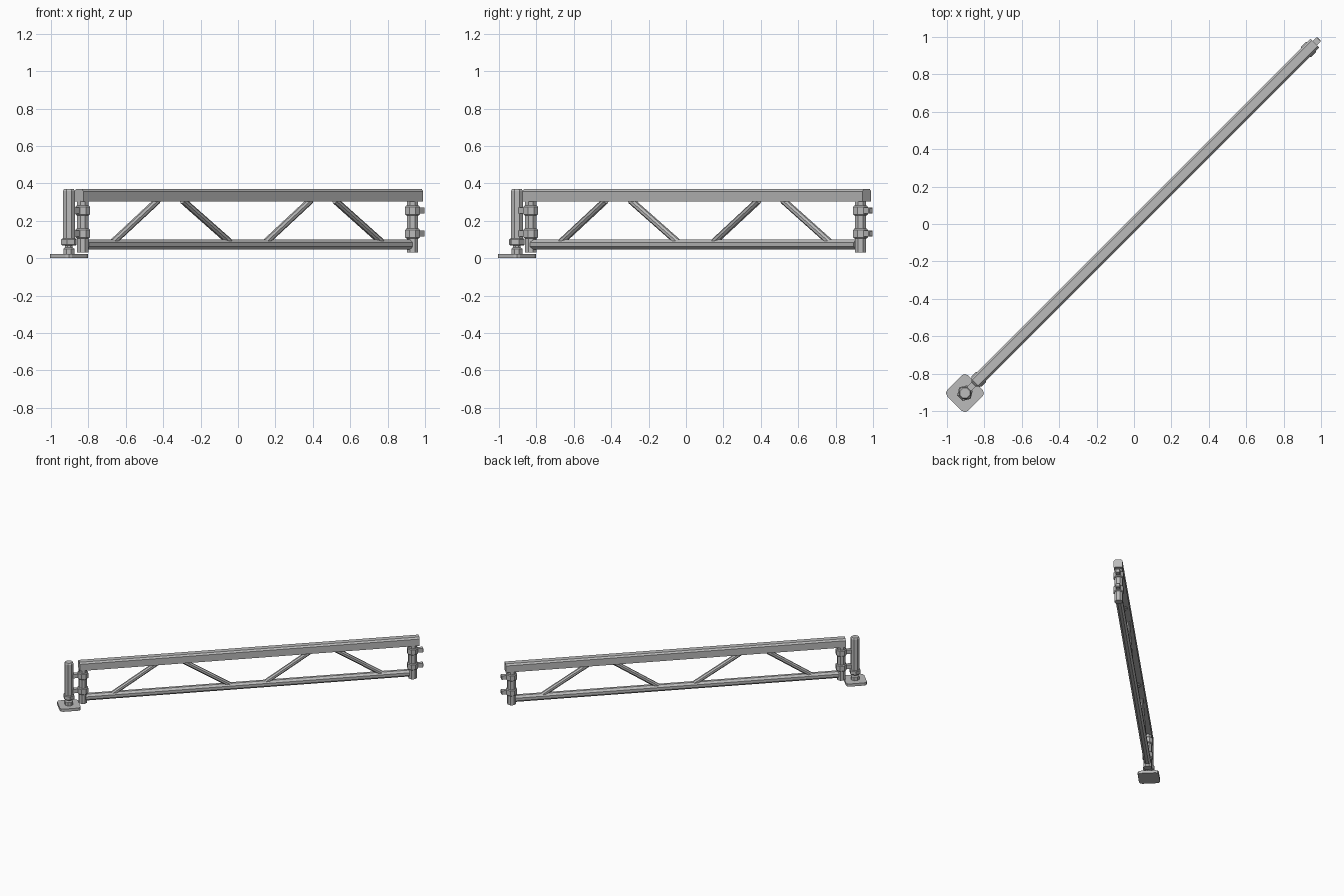
import bpy, bmesh, math
from mathutils import Matrix, Vector

cube = bpy.data.objects.get("Cube")
if cube:
    bpy.data.objects.remove(cube, do_unlink=True)

grey = bpy.data.materials.new("galvanised_grey")
grey.use_nodes = True
colour = (0.5, 0.5, 0.5, 1)
grey.diffuse_color = colour
grey.node_tree.nodes["Principled BSDF"].inputs["Base Color"].default_value = colour

# The truss is laid out along local x, then turned onto the diagonal
TURN = Matrix.Rotation(math.radians(45), 4, 'Z')
DIAG = math.sqrt(2)


def finish(name, bm):
    bmesh.ops.transform(bm, matrix=TURN, verts=bm.verts)
    bmesh.ops.recalc_face_normals(bm, faces=bm.faces)
    mesh = bpy.data.meshes.new(name)
    bm.to_mesh(mesh)
    bm.free()
    mesh.materials.append(grey)
    obj = bpy.data.objects.new(name, mesh)
    bpy.context.collection.objects.link(obj)
    return obj


def bevel(bm, pick, width, segments=1):
    edges = [e for e in bm.edges if pick(e.verts[0].co, e.verts[1].co)]
    bmesh.ops.bevel(bm, geom=edges, offset=width, segments=segments,
                    profile=0.5, affect='EDGES')


def box(name, low, high, pick=None, width=0.01, segments=1):
    low, high = Vector(low), Vector(high)
    bm = bmesh.new()
    bmesh.ops.create_cube(bm, size=1, matrix=Matrix.Translation((low + high) / 2)
                          @ Matrix.Diagonal((*(high - low), 1)))
    if pick:
        bevel(bm, pick, width, segments)
    return finish(name, bm)


def tube(name, start, end, apothem, sides=8):
    """Solid rod with flat sides between two points."""
    start, end = Vector(start), Vector(end)
    axis = end - start
    bm = bmesh.new()
    radius = apothem / math.cos(math.pi / sides)
    turn = axis.to_track_quat('Z', 'Y').to_matrix().to_4x4()
    spin = Matrix.Rotation(math.pi / sides, 4, 'Z')
    bmesh.ops.create_cone(bm, cap_ends=True, segments=sides, radius1=radius,
                          radius2=radius, depth=axis.length,
                          matrix=Matrix.Translation((start + end) / 2) @ turn @ spin)
    return finish(name, bm)


def lathe(name, x, profile, sides):
    """Stack of rings around a vertical axis, closed at both ends."""
    bm = bmesh.new()
    rings = []
    for r, z in profile:
        rings.append([bm.verts.new((x + r * math.cos(a), r * math.sin(a), z))
                      for a in (math.tau * (i + 0.5) / sides for i in range(sides))])
    for a, b in zip(rings, rings[1:]):
        for i in range(sides):
            j = (i + 1) % sides
            bm.faces.new((a[i], a[j], b[j], b[i]))
    bm.faces.new(rings[0])
    bm.faces.new(rings[-1])
    return finish(name, bm)


# Top beam with softened upper edges
box("top_beam", (-0.85 * DIAG, -0.033, 0.303), (0.967 * DIAG, 0.033, 0.37),
    lambda a, b: abs(a.x - b.x) > 1 and a.z > 0.35, 0.012)

# Lower chord
tube("bottom_chord", (-0.815 * DIAG, 0, 0.073), (0.915 * DIAG, 0, 0.073), 0.026)

# Diagonal braces
for n, (foot, head) in enumerate([(-0.675, -0.43), (-0.037, -0.295),
                                  (0.142, 0.387), (0.775, 0.52)]):
    tube(f"diagonal_brace_{n + 1}", (foot * DIAG, 0, 0.08),
         (head * DIAG, 0, 0.308), 0.017)

# End pillars with collars and outward locking lugs
for side, place, out in (("inner", -0.83, -1), ("outer", 0.933, 1)):
    x = place * DIAG
    tube(f"{side}_pillar", (x, 0, 0.03), (x, 0, 0.305), 0.03)
    for level, z in (("lower", 0.132), ("upper", 0.255)):
        lathe(f"{side}_{level}_collar", x,
              [(0.036, z - 0.026), (0.042, z - 0.02),
               (0.042, z + 0.02), (0.036, z + 0.026)], 8)
        tip = x + out * 0.08
        box(f"{side}_{level}_lug", (min(x, tip), -0.016, z - 0.016),
            (max(x, tip), 0.016, z + 0.016),
            lambda a, b: abs(a.x - b.x) < 0.001 and (a.x - x) * out > 0.05, 0.004)

# Corner post on its adjustable foot
post_x = -0.904 * DIAG
lathe("corner_post", post_x,
      [(0.035, 0.1), (0.035, 0.36), (0.028, 0.37)], 8)
lathe("jack_nut", post_x,
      [(0.038, 0.068), (0.043, 0.074), (0.043, 0.1), (0.038, 0.106)], 6)
lathe("jack_screw", post_x,
      [(0.032, 0.018), (0.032, 0.05), (0.022, 0.058), (0.022, 0.075)], 8)
box("foot_plate", (post_x - 0.079, -0.079, 0), (post_x + 0.079, 0.079, 0.022),
    lambda a, b: abs(a.z - b.z) > 0.01, 0.024, 2)
